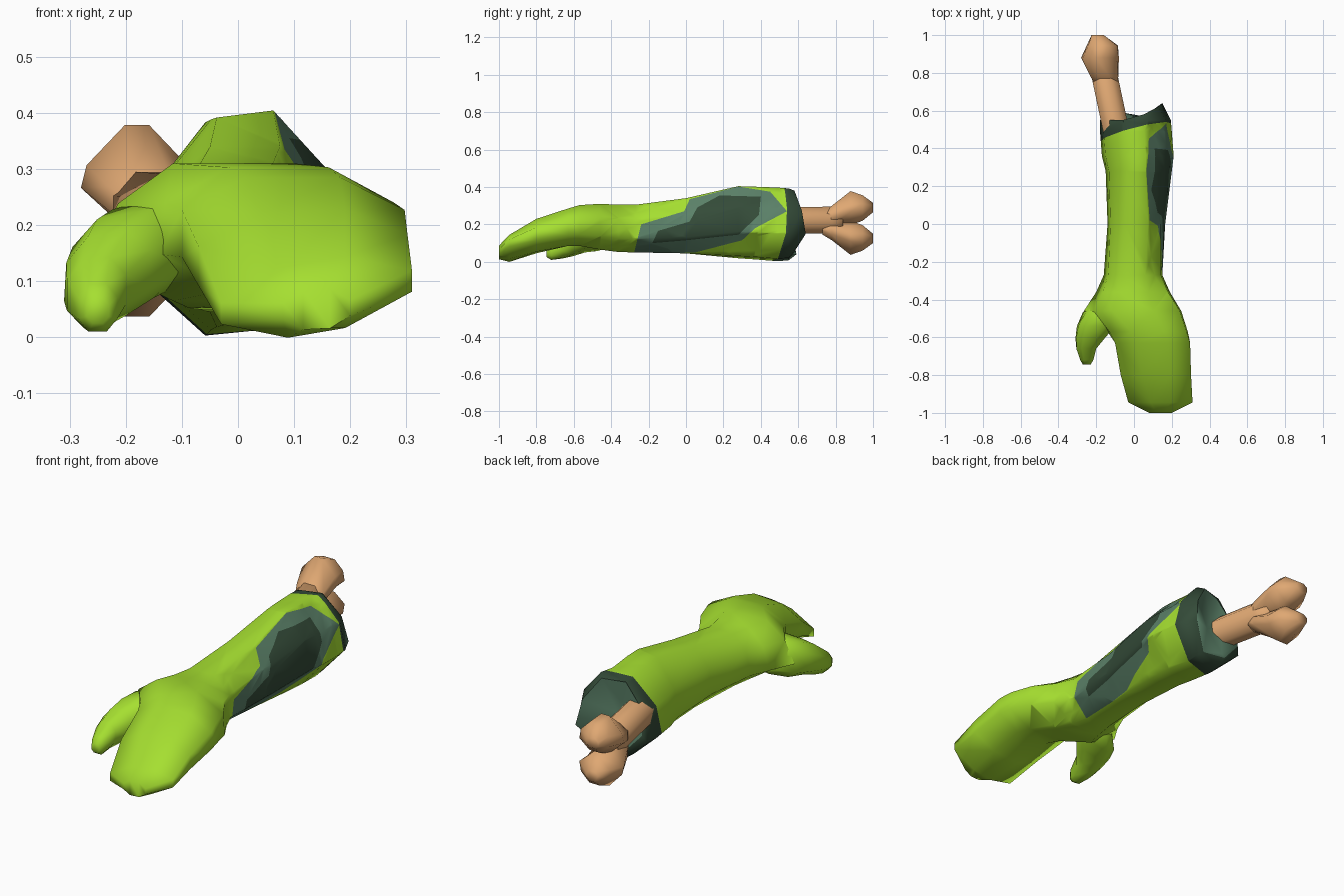
import bpy, bmesh, math
from mathutils import Vector

cube = bpy.data.objects.get("Cube")
if cube:
    bpy.data.objects.remove(cube, do_unlink=True)


def material(name, rgb):
    m = bpy.data.materials.new(name)
    m.use_nodes = True
    m.diffuse_color = (*rgb, 1)
    bsdf = m.node_tree.nodes["Principled BSDF"]
    bsdf.inputs["Base Color"].default_value = (*rgb, 1)
    bsdf.inputs["Roughness"].default_value = 0.8
    return m


SKIN = material("lime skin", (0.38, 0.74, 0.03))
TEAL = material("teal flesh", (0.105, 0.22, 0.14))
DARK = material("dark rot green", (0.034, 0.07, 0.04))
BONE = material("tan bone", (0.74, 0.39, 0.17))


def loft(sections):
    """Skin eight-sided rings:
    (y, left x, right x, bottom z, top z, corner, left shoulder, right shoulder, shear)."""
    bm = bmesh.new()
    rings = []
    for y, xl, xr, zb, zt, k, sl, sr, shear in sections:
        cx, cz, rx, rz = (xl + xr) / 2, (zb + zt) / 2, (xr - xl) / 2, (zt - zb) / 2
        unit = [(1, -k), (sr, k), (k, 1), (-k, 1), (-sl, k), (-1, -k), (-k, -1), (k, -1)]
        rings.append([bm.verts.new((cx + u * rx, y, cz + v * rz + shear * u * rx))
                      for u, v in unit])
    for a, b in zip(rings, rings[1:]):
        for i in range(8):
            j = (i + 1) % 8
            bm.faces.new((a[i], a[j], b[j], b[i]))
    caps = [bm.faces.new(rings[0]), bm.faces.new(rings[-1])]
    bmesh.ops.recalc_face_normals(bm, faces=bm.faces)
    return bm, rings, caps


def finish(bm, name, mats, angle=75):
    mesh = bpy.data.meshes.new(name)
    bm.to_mesh(mesh)
    bm.free()
    for m in mats:
        mesh.materials.append(m)
    ob = bpy.data.objects.new(name, mesh)
    bpy.context.collection.objects.link(ob)
    bpy.ops.object.select_all(action="DESELECT")
    ob.select_set(True)
    bpy.context.view_layer.objects.active = ob
    bpy.ops.object.shade_smooth_by_angle(angle=math.radians(angle))


def cut(bm, faces, point, normal):
    geom = set(faces)
    for f in faces:
        geom.update(f.edges)
        geom.update(f.verts)
    bmesh.ops.bisect_plane(bm, geom=list(geom), dist=1e-5, plane_co=point, plane_no=normal)


def inside(poly, y, z):
    hit = False
    for (y1, z1), (y2, z2) in zip(poly, poly[1:] + poly[:1]):
        if (z1 > z) != (z2 > z) and y < (y2 - y1) * (z - z1) / (z2 - z1) + y1:
            hit = not hit
    return hit


# Forearm and mitten hand, from torn rim to fingertips
bm, rings, caps = loft([
    (0.57, -0.16, 0.15, 0.04, 0.38, 0.36, 0.9, 0.85, 0),
    (0.55, -0.18, 0.195, 0.015, 0.385, 0.36, 0.9, 0.85, 0.1),
    (0.49, -0.18, 0.20, 0.01, 0.39, 0.36, 0.9, 0.83, 0.1),
    (0.36, -0.17, 0.21, 0.02, 0.395, 0.36, 0.9, 0.78, 0.1),
    (0.28, -0.15, 0.20, 0.025, 0.398, 0.36, 0.9, 0.8, 0.1),
    (0.00, -0.14, 0.165, 0.045, 0.34, 0.41, 0.9, 0.85, 0),
    (-0.27, -0.16, 0.15, 0.05, 0.305, 0.42, 0.85, 0.95, 0),
    (-0.36, -0.20, 0.19, 0.052, 0.305, 0.42, 0.82, 0.95, 0),
    (-0.46, -0.265, 0.25, 0.065, 0.31, 0.42, 0.8, 0.97, 0),
    (-0.57, -0.14, 0.285, 0.085, 0.303, 0.42, 0.95, 0.97, 0),
    (-0.63, -0.10, 0.297, 0.085, 0.285, 0.42, 1, 1, 0),
    (-0.80, -0.07, 0.302, 0.05, 0.225, 0.4, 1, 1, 0.06),
    (-0.945, -0.03, 0.31, 0.008, 0.135, 0.3, 1, 1, 0.17),
    (-1.00, 0.08, 0.20, 0.015, 0.085, 0.4, 1, 1, 0.05),
])

# Ridge of the forearm leans inward beside the patch
for ring in rings[2:5]:
    ring[2].co.x -= 0.025

# Ragged rim and recessed stump
for v, dy in zip(rings[0], (0.07, 0.05, 0.01, -0.03, -0.02, 0, 0.02, 0)):
    v.co.y += dy
stump = bmesh.ops.poke(bm, faces=[caps[0]])
stump["verts"][0].co.y = 0.53
for f in stump["faces"]:
    f.material_index = 1
bmesh.ops.triangulate(bm, faces=bm.faces)

# Dark torn band around the open end
band_point, band_normal = Vector((0, 0.47, 0)), Vector((-0.25, 1, -0.1))
cut(bm, [f for f in bm.faces if f.material_index == 0], band_point, band_normal)
for f in bm.faces:
    if f.material_index == 0 and (f.calc_center_median() - band_point).dot(band_normal) > 0:
        f.material_index = 2

# Rotten patch on the outer side, as outlines in y and z
outer = [(-0.28, 0.04), (-0.24, 0.2), (-0.01, 0.27), (0.02, 0.335), (0.28, 0.402),
         (0.45, 0.375), (0.54, 0.27), (0.37, 0.18), (0.3, 0.115), (0.05, 0.05)]
inner = [(-0.18, 0.10), (-0.15, 0.165), (0.02, 0.215), (0.06, 0.29), (0.18, 0.355),
         (0.4, 0.348), (0.39, 0.25), (0.28, 0.145), (0, 0.115)]
for poly, index in ((outer, 1), (inner, 2)):
    for (y1, z1), (y2, z2) in zip(poly, poly[1:] + poly[:1]):
        side = [f for f in bm.faces if f.material_index < 2 and f.normal.x > 0.1
                and -0.45 < f.calc_center_median().y < 0.56]
        cut(bm, side, (0, y1, z1), (0, z1 - z2, y2 - y1))
    for f in bm.faces:
        c = f.calc_center_median()
        if f.normal.x > 0.1 and f.material_index < 2 and c.y < 0.56 and inside(poly, c.y, c.z):
            f.material_index = index
finish(bm, "arm_and_hand", [SKIN, TEAL, DARK])

# Thumb, growing out of the side of the palm
bm, _, _ = loft([
    (-0.40, -0.20, -0.08, 0.09, 0.22, 0.45, 0.85, 1, 0.2),
    (-0.47, -0.272, -0.08, 0.07, 0.24, 0.5, 0.85, 1, 0.25),
    (-0.54, -0.302, -0.10, 0.06, 0.22, 0.5, 0.93, 1, 0.2),
    (-0.605, -0.31, -0.155, 0.035, 0.185, 0.45, 0.95, 1, 0.15),
    (-0.66, -0.305, -0.20, 0.02, 0.14, 0.45, 1, 1, 0.1),
    (-0.72, -0.285, -0.215, 0.01, 0.095, 0.45, 1, 1, 0),
    (-0.745, -0.27, -0.23, 0.025, 0.07, 0.45, 1, 1, 0),
])
finish(bm, "thumb", [SKIN])

# Bone shaft and its two end knobs
bm, _, _ = loft([
    (0.45, -0.155, -0.015, 0.15, 0.29, 0.41, 1, 1, 0),
    (0.78, -0.225, -0.085, 0.15, 0.295, 0.41, 1, 1, 0),
    (0.84, -0.22, -0.11, 0.17, 0.25, 0.41, 1, 1, 0),
])
finish(bm, "bone_shaft", [BONE])
for name, lower in (("upper_bone_knob", False), ("lower_bone_knob", True)):
    bm, _, _ = loft([
        (0.73, -0.20, -0.09, 0.20, 0.27, 0.41, 1, 1, 0),
        (0.78, -0.23, -0.083, 0.195, 0.30, 0.41, 1, 1, 0),
        (0.88, -0.28, -0.08, 0.195, 0.378, 0.22, 0.9, 0.9, 0),
        (0.945, -0.25, -0.085, 0.22, 0.355, 0.35, 0.9, 0.9, 0),
        (1.00, -0.225, -0.16, 0.265, 0.315, 0.41, 1, 1, 0),
    ])
    if lower:
        for v in bm.verts:
            v.co.z = 0.415 - v.co.z
        bmesh.ops.reverse_faces(bm, faces=bm.faces)
    finish(bm, name, [BONE])
